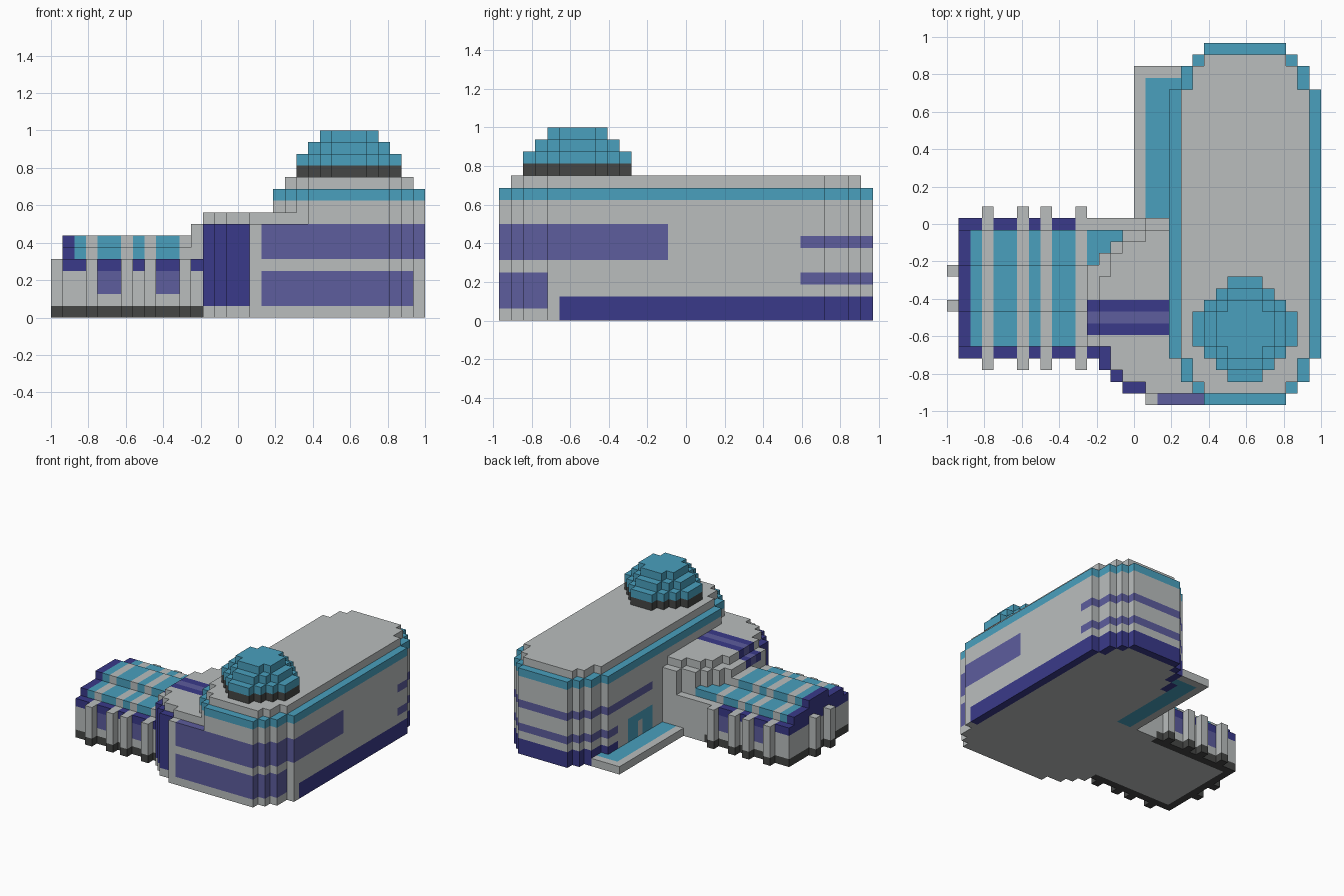
import bpy
import bmesh

cube = bpy.data.objects.get("Cube")
if cube:
    bpy.data.objects.remove(cube, do_unlink=True)

U = 1 / 16                      # block size
OX, OY = -1.0, -31 / 32         # grid origin

COLOURS = {
    "light_grey": (0.49, 0.515, 0.515),
    "teal": (0.067, 0.352, 0.515),
    "window_violet": (0.109, 0.109, 0.337),
    "deep_blue": (0.042, 0.042, 0.254),
    "charcoal": (0.06, 0.062, 0.06),
}
NAMES = list(COLOURS)
GREY, TEAL, VIOLET, BLUE, COAL = range(len(NAMES))
MATS = []
for name, rgb in COLOURS.items():
    m = bpy.data.materials.new(name)
    m.use_nodes = True
    m.diffuse_color = (*rgb, 1)
    bsdf = m.node_tree.nodes["Principled BSDF"]
    bsdf.inputs["Base Color"].default_value = (*rgb, 1)
    bsdf.inputs["Roughness"].default_value = 0.9
    MATS.append(m)

cells = {}                      # block -> (part, colour)


def fill(part, xs, ys, zs, paint):
    """Fill a box of blocks; paint is a colour or a rule on (i, j, k)."""
    for i in range(*xs):
        for j in range(*ys):
            for k in range(*zs):
                cells[i, j, k] = (part, paint(i, j, k) if callable(paint) else paint)


# ---- Low side wing with ribs and a stepped striped roof
RIBS = (3, 6, 8, 11)


def wing_wall(i, j, k):
    edge = j in (4, 15) or i == 1
    if k == 0:
        return COAL if edge and i < 13 else GREY
    if k == 4:
        return BLUE if edge and not (j == 15 and i > 10) else GREY
    if k in (2, 3) and j in (4, 15) and i in (4, 5, 9, 10):
        return VIOLET
    return GREY


def wing_roof(i, j, k):
    return BLUE if i == 1 else GREY if i in RIBS else TEAL


fill("wing_walls", (1, 19), (4, 16), (0, 5), wing_wall)
fill("wing_roof", (1, 16), (5, 15), (5, 6), wing_roof)
fill("wing_roof", (1, 16), (8, 12), (6, 7), wing_roof)


def rib_paint(i, j, k):
    return COAL if k == 0 else GREY


for i in RIBS:
    for j in (3, 16):
        fill("wing_ribs", (i, i + 1), (j, j + 1), (0, 5), rib_paint)
    for j in (4, 15):
        fill("wing_ribs", (i, i + 1), (j, j + 1), (4, 5), GREY)
for j in (8, 11):
    fill("wing_ribs", (0, 1), (j, j + 1), (0, 5), rib_paint)

# ---- Entrance paving behind the wing
fill("paving", (16, 21), (16, 29), (0, 1),
     lambda i, j, k: TEAL if i > 16 and j < 28 else GREY)


# ---- Rounded link block between wing and main hall
def link_paint(i, j, k):
    if i >= 18 and j < 4 and k in (1, 2, 3, 5, 6, 7):
        return VIOLET
    if 13 <= i <= 16 and j <= 4 and k > 0:
        return BLUE
    if i == 12 and k == 7 and 6 <= j <= 8:
        return VIOLET if j == 7 else BLUE
    return GREY


def link_roof(i, j, k):
    return VIOLET if j == 7 else BLUE if j in (6, 8) else GREY


START = {13: 3, 14: 2, 15: 1, 16: 1, 17: 0, 18: 0}
fill("link_block", (12, 13), (5, 12), (5, 8), link_paint)
for i, s in START.items():
    fill("link_block", (i, i + 1), (s, 16 - s), (0, 8), link_paint)
    t = 5 if i == 13 else s + 1
    fill("link_roof", (i, i + 1), (t, 16 - t), (8, 9), link_roof)
fill("link_block", (19, 25), (0, 8), (0, 8), link_paint)
fill("link_roof", (19, 21), (1, 8), (8, 9), GREY)


# ---- Main hall with stepped corners
def half_width(j):
    return {0: 3, 1: 4, 2: 5, 3: 5}.get(min(j, 30 - j), 6)


def on_outline(i, j):
    if j in (0, 30) or abs(i - 25) == half_width(j):
        return True
    return any(abs(i - 25) > half_width(n) for n in (j - 1, j + 1))


def hall_paint(i, j, k):
    if k == 10:
        return TEAL
    if not on_outline(i, j):
        return GREY
    # front and side window bands
    if i > 19 and ((k in (5, 6, 7) and j < 14) or (k in (1, 2, 3) and j < 4)):
        return VIOLET
    # thin bands wrapping round the back
    if (k == 6 and j >= (18 if i == 19 else 25)) or (k == 3 and j >= 25):
        return VIOLET
    # doorway with a central post
    if i == 19 and 18 <= j <= 22 and 1 <= k <= 3:
        return GREY if j == 20 and k < 3 else TEAL
    # plinth
    if k < 2 and j >= (25 if i == 19 else 5):
        return BLUE
    return GREY


for j in range(31):
    w = half_width(j)
    fill("main_hall", (25 - w, 26 + w), (j, j + 1), (0, 11), hall_paint)
    if 0 < j < 30:
        fill("main_roof", (26 - w, 25 + w), (j, j + 1), (11, 12), GREY)
# front corner of the link block stays flush with the hall
fill("link_block", (19, 22), (0, 4), (0, 8), link_paint)

# ---- Stepped dome on a dark ring
for part, k, r, colour in (("dome_ring", 12, 4, COAL), ("dome", 13, 4, TEAL),
                           ("dome", 14, 3, TEAL), ("dome", 15, 2, TEAL)):
    for di in range(-r, r + 1):
        h = min(r, r + 1 - abs(di))
        fill(part, (25 + di, 26 + di), (6 - h, 7 + h), (k, k + 1), colour)

# ---- Build each part from its exposed block faces
AXES = ((1, 0, 0), (0, 1, 0), (0, 0, 1))


def build(part):
    bm = bmesh.new()
    cache = {}

    def vert(p):
        if p not in cache:
            cache[p] = bm.verts.new((OX + p[0] * U, OY + p[1] * U, p[2] * U))
        return cache[p]

    for c, (owner, colour) in cells.items():
        if owner != part:
            continue
        for a in range(3):
            u, v = AXES[(a + 1) % 3], AXES[(a + 2) % 3]
            for side in (0, 1):
                step = [n * (2 * side - 1) for n in AXES[a]]
                if tuple(p + s for p, s in zip(c, step)) in cells:
                    continue
                base = [p + n * side for p, n in zip(c, AXES[a])]
                ring = [(0, 0), (1, 0), (1, 1), (0, 1)]
                if not side:
                    ring.reverse()
                corners = [tuple(b + s * x + t * y for b, x, y in zip(base, u, v))
                           for s, t in ring]
                face = bm.faces.new([vert(p) for p in corners])
                face.material_index = colour
    mesh = bpy.data.meshes.new(part)
    for m in MATS:
        mesh.materials.append(m)
    bm.to_mesh(mesh)
    bm.free()
    bpy.context.collection.objects.link(bpy.data.objects.new(part, mesh))


for part in sorted({owner for owner, _ in cells.values()}):
    build(part)
